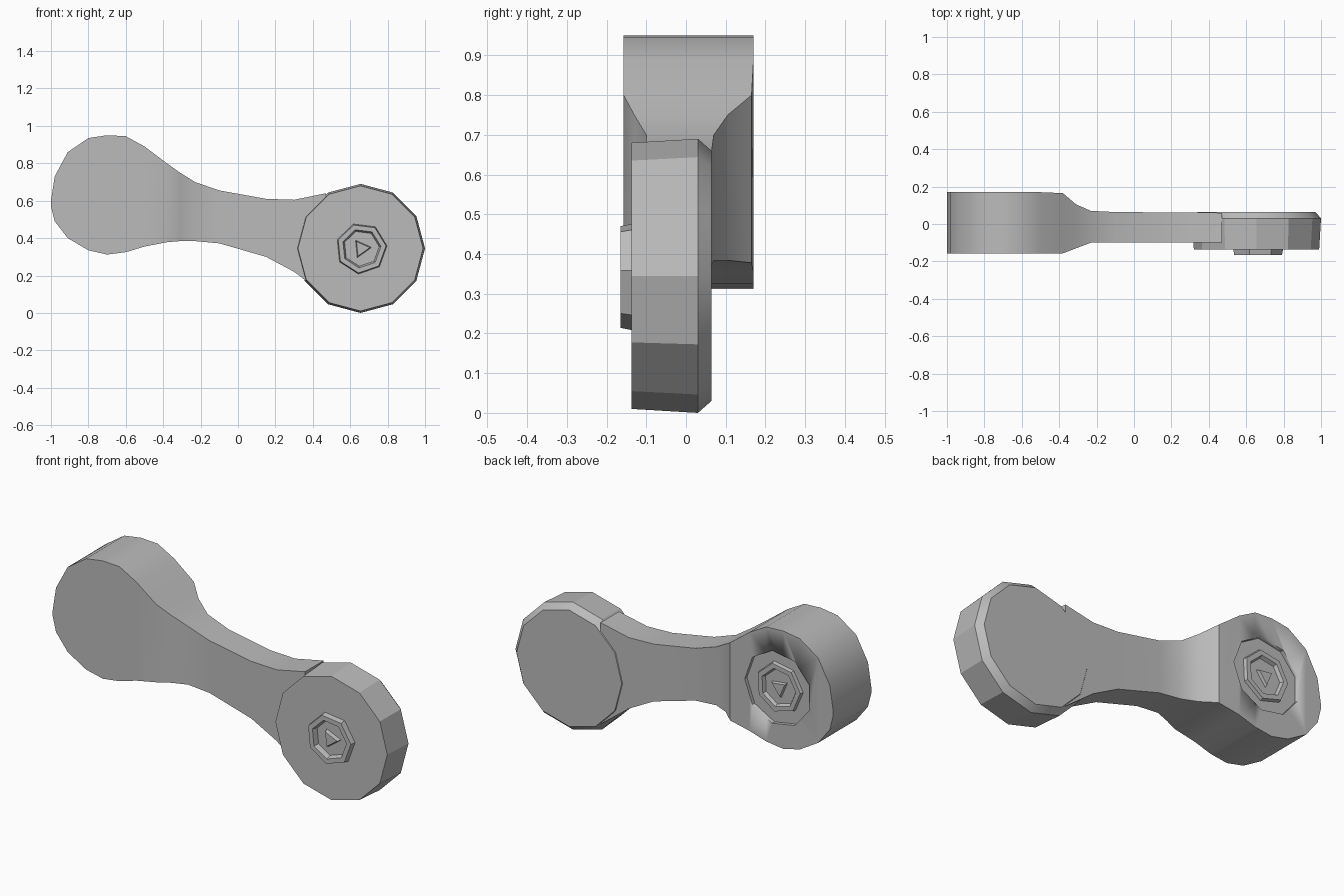
import bpy, bmesh, math

cube = bpy.data.objects.get("Cube")
if cube:
    bpy.data.objects.remove(cube, do_unlink=True)

grey = bpy.data.materials.new("plain grey")
grey.use_nodes = True
colour = (0.5, 0.5, 0.5, 1)
grey.diffuse_color = colour
grey.node_tree.nodes["Principled BSDF"].inputs["Base Color"].default_value = colour


def loft(name, rings, angle=28, closed=False):
    """Skin a row of equal point loops; cap the ends, or join them."""
    bm = bmesh.new()
    loops = [[bm.verts.new(p) for p in ring] for ring in rings]
    pairs = list(zip(loops, loops[1:]))
    if closed:
        pairs.append((loops[-1], loops[0]))
    else:
        bm.faces.new(loops[0])
        bm.faces.new(loops[-1])
    n = len(loops[0])
    for a, b in pairs:
        for i in range(n):
            j = (i + 1) % n
            bm.faces.new((a[i], a[j], b[j], b[i]))
    bmesh.ops.recalc_face_normals(bm, faces=bm.faces)
    mesh = bpy.data.meshes.new(name)
    bm.to_mesh(mesh)
    bm.free()
    obj = bpy.data.objects.new(name, mesh)
    bpy.context.collection.objects.link(obj)
    mesh.materials.append(grey)
    bpy.ops.object.select_all(action="DESELECT")
    obj.select_set(True)
    bpy.context.view_layer.objects.active = obj
    bpy.ops.object.shade_smooth_by_angle(angle=math.radians(angle))
    return obj


def turned(name, cx, cz, sides, profile, phase=0.0, closed=False):
    """Part turned about a front-to-back axis; profile holds (y, radius)."""
    turns = [phase + math.tau * i / sides for i in range(sides)]
    rings = [[(cx + r * math.cos(t), y, cz + r * math.sin(t)) for t in turns]
             for y, r in profile]
    return loft(name, rings, closed=closed)


# Thick head and slim arm: x, bottom, top, front and back of each section
FRONT, BACK = -0.157, 0.17
sections = [
    (-1.0, 0.57, 0.60, FRONT, BACK),
    (-0.98, 0.49, 0.73, FRONT, BACK),
    (-0.91, 0.40, 0.86, FRONT, BACK),
    (-0.80, 0.335, 0.935, FRONT, BACK),
    (-0.70, 0.312, 0.95, FRONT, BACK),
    (-0.60, 0.325, 0.945, FRONT, BACK),
    (-0.50, 0.355, 0.89, FRONT, BACK),
    (-0.38, 0.378, 0.80, FRONT, 0.165),
    (-0.31, 0.384, 0.75, -0.13, 0.105),
    (-0.23, 0.384, 0.70, -0.10, 0.07),
    (-0.10, 0.372, 0.655, -0.098, 0.064),
    (0.15, 0.30, 0.61, -0.098, 0.062),
    (0.30, 0.22, 0.605, -0.098, 0.061),
    (0.47, 0.09, 0.64, -0.098, 0.06),
]
arm = loft("head_and_arm", [[(x, f, lo), (x, b, lo), (x, b, hi), (x, f, hi)]
                            for x, lo, hi, f, b in sections])

# Shallow pocket in the back of the head
cutter = turned("pocket_cutter", -0.67, 0.63, 9, [(0.15, 0.2), (0.25, 0.2)])
cutter.hide_render = True
cut = arm.modifiers.new("pocket", "BOOLEAN")
cut.operation = "DIFFERENCE"
cut.object = cutter
bpy.context.view_layer.objects.active = arm
bpy.ops.object.modifier_apply(modifier=cut.name)
bpy.data.objects.remove(cutter, do_unlink=True)

# Round disc at the other end, bevelled at the back
turned("end_disc", 0.655, 0.345, 12,
       [(-0.137, 0.335), (0.03, 0.345), (0.064, 0.315)])


# Raised rings with a small three-sided stud in the middle
def hub(name, cx, cz, base, tip, phase):
    turned(name + "_ring", cx, cz, 7,
           [(base, 0.138), (tip, 0.132), (tip, 0.105), (base, 0.095)],
           phase, closed=True)
    stud_tip = base + 0.8 * (tip - base)
    turned(name + "_stud", cx, cz, 3, [(base, 0.055), (stud_tip, 0.045)], phase)


hub("front_hub", 0.66, 0.345, -0.135, -0.165, 0.1)
hub("back_hub", -0.67, 0.63, 0.148, 0.168, 0.4)
